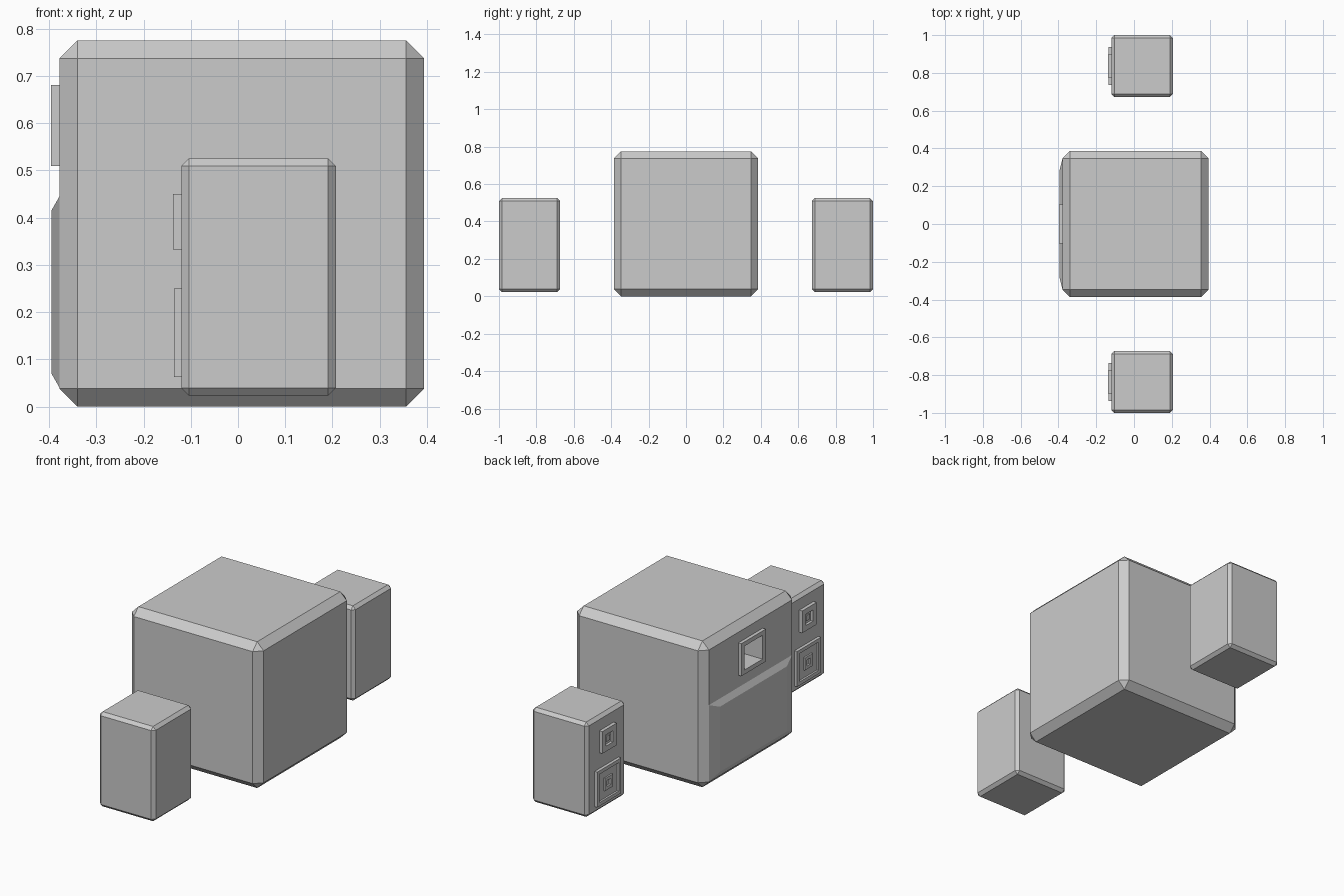
import bpy, bmesh

if "Cube" in bpy.data.objects:
    bpy.data.objects.remove(bpy.data.objects["Cube"])


def box(name, lo, hi, bevel=0.0):
    """Axis-aligned box with optional flat chamfer."""
    bm = bmesh.new()
    bmesh.ops.create_cube(bm, size=1)
    for v in bm.verts:
        v.co = [(a + b) / 2 + c * (b - a) for a, b, c in zip(lo, hi, v.co)]
    if bevel:
        bmesh.ops.bevel(bm, geom=bm.edges[:], offset=bevel, segments=1,
                        affect='EDGES', profile=0.5)
    return finish(name, bm)


def stepped(name, y, z, steps):
    """Nested rectangles (half width, half height, x) skinned and capped, facing -x."""
    bm = bmesh.new()
    loops = [[bm.verts.new((x, y + sy * w, z + sz * h))
              for sy, sz in ((-1, -1), (-1, 1), (1, 1), (1, -1))]
             for w, h, x in steps]
    for a, b in zip(loops, loops[1:]):
        for i in range(4):
            j = (i + 1) % 4
            bm.faces.new((a[i], a[j], b[j], b[i]))
    bm.faces.new(loops[-1])
    bmesh.ops.recalc_face_normals(bm, faces=bm.faces[:])
    # cap must look outwards (-x)
    bm.normal_update()
    if bm.faces[-1].normal.x > 0 if hasattr(bm.faces, "ensure_lookup_table") and not bm.faces.ensure_lookup_table() else False:
        bmesh.ops.reverse_faces(bm, faces=bm.faces[:])
    return finish(name, bm)


def finish(name, bm):
    me = bpy.data.meshes.new(name)
    bm.to_mesh(me)
    bm.free()
    ob = bpy.data.objects.new(name, me)
    bpy.context.collection.objects.link(ob)
    return ob


# Main cabinet with square socket cut into the -x face
FX = -0.378
body = box("cabinet", (FX, -0.386, 0), (0.394, 0.386, 0.775), 0.038)
cutter = box("socket_cutter", (-0.5, -0.075, 0.532), (-0.24, 0.075, 0.658))
cutter.hide_render = True
cutter.hide_viewport = True
mod = body.modifiers.new("socket", 'BOOLEAN')
mod.object = cutter
mod.operation = 'DIFFERENCE'
mod.solver = 'EXACT'

# Raised frame and lining of the socket
stepped("socket_frame", 0, 0.595, [
    (0.102, 0.086, FX), (0.102, 0.086, -0.396),
    (0.075, 0.063, -0.396), (0.075, 0.063, -0.24)])

# Sloped lower panel
stepped("lower_panel", 0, 0.2425, [(0.348, 0.2025, FX), (0.28, 0.1725, -0.395)])

# Side speakers with two square drivers each
SX = -0.12
for side, s in (("left", 1), ("right", -1)):
    y = s * 0.8365
    box(side + "_speaker", (SX, y - 0.1635, 0.023), (0.207, y + 0.1635, 0.525), 0.016)
    stepped(side + "_tweeter", y, 0.3915, [
        (0.06, 0.0585, SX), (0.06, 0.0585, -0.138), (0.03, 0.03, -0.138),
        (0.03, 0.03, -0.124), (0.014, 0.014, -0.124), (0.014, 0.014, -0.131)])
    stepped(side + "_woofer", y, 0.1565, [
        (0.1, 0.0935, SX), (0.1, 0.0935, -0.136), (0.08, 0.075, -0.136),
        (0.08, 0.075, -0.126), (0.033, 0.033, -0.126), (0.033, 0.033, -0.134),
        (0.016, 0.016, -0.134), (0.016, 0.016, -0.124)])
